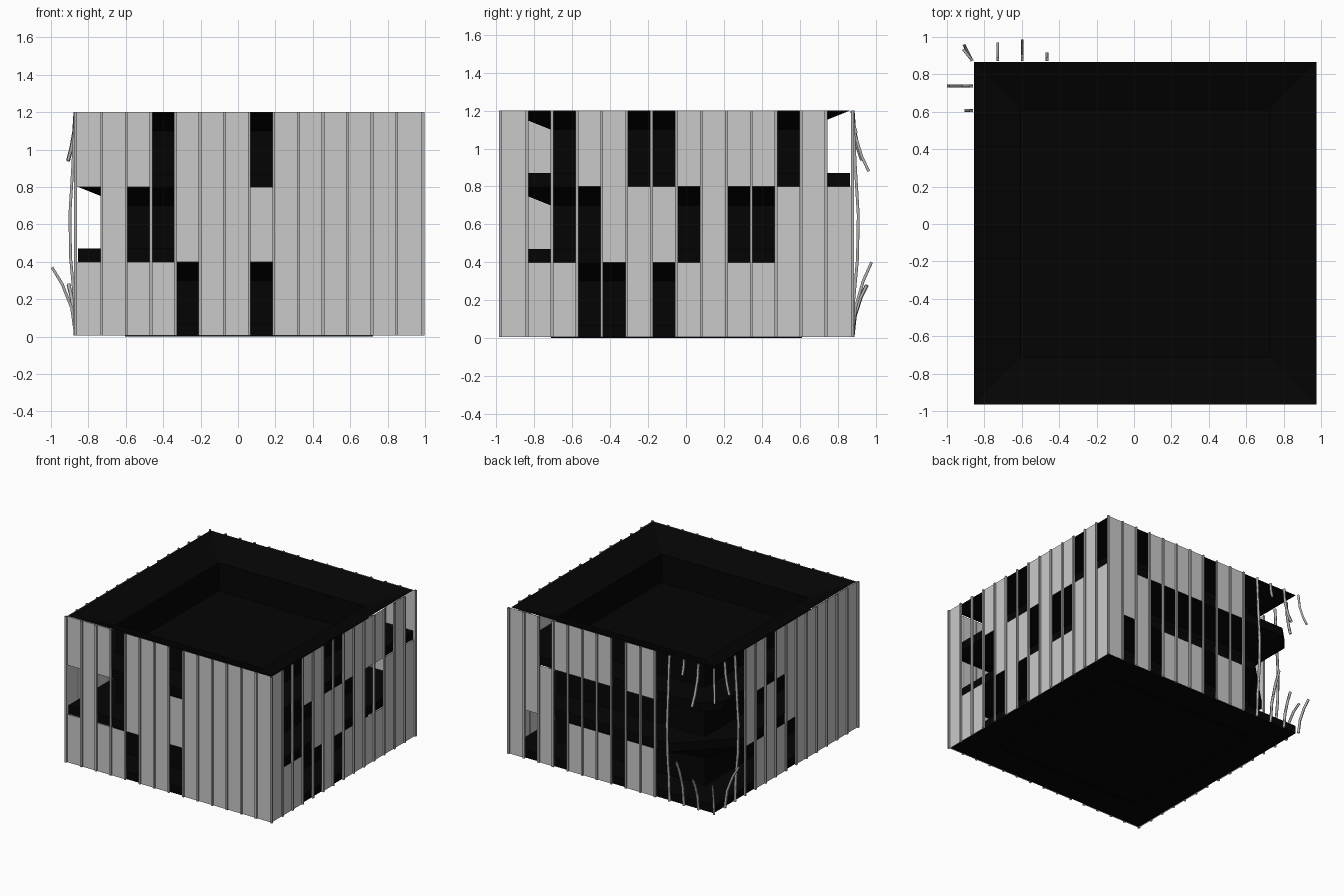
import bpy
import bmesh
from math import pi
from mathutils import Matrix, Vector

old = bpy.data.objects.get("Cube")
if old:
    bpy.data.objects.remove(old, do_unlink=True)

CENTRE = Matrix.Translation((0.06, -0.05, 0))
HALF, CORE = 0.92, 0.663      # half widths of the panel grid and the core
EDGE, SKIN, BAR = 0.915, 0.924, 0.929   # slab edges, panels and mullions
BASE, TOP = 0.007, 1.2
COLS, STOREY = 14, 0.4
STEP = 2 * HALF / COLS


def material(name, value):
    mat = bpy.data.materials.new(name)
    mat.use_nodes = True
    colour = (value, value, value, 1)
    mat.diffuse_color = colour
    bsdf = mat.node_tree.nodes["Principled BSDF"]
    bsdf.inputs["Base Color"].default_value = colour
    bsdf.inputs["Roughness"].default_value = 0.8
    return mat


PANEL = material("light grey panel", 0.59)
METAL = material("grey metal", 0.45)
BLACK = material("charred black", 0.0012)


def add_object(name, bm, mat):
    bmesh.ops.recalc_face_normals(bm, faces=bm.faces[:])
    mesh = bpy.data.meshes.new(name)
    bm.to_mesh(mesh)
    bm.free()
    mesh.materials.append(mat)
    obj = bpy.data.objects.new(name, mesh)
    obj.matrix_world = CENTRE
    bpy.context.collection.objects.link(obj)
    return obj


def loft(name, rings, floor=False, lid=False):
    """Stack square rings of (half width, height, cut of the broken corner)."""
    bm = bmesh.new()
    loops = []
    for h, z, cut in rings:
        pts = [(-h, -h), (h, -h), (h, h), (cut - h, h), (-h, h - cut)]
        if not cut:
            pts = pts[:4]
        loops.append([bm.verts.new((x, y, z)) for x, y in pts])
    for low, high in zip(loops, loops[1:]):
        n = len(low)
        for i in range(n):
            j = (i + 1) % n
            bm.faces.new((low[i], low[j], high[j], high[i]))
    if floor:
        bm.faces.new(loops[0])
    if lid:
        bm.faces.new(loops[-1])
    return add_object(name, bm, BLACK)


# Hollow core, ground slab and the two slabs with a broken corner
loft("core", [(CORE, 0, 0), (CORE, 1.1, 0)])
loft("ground_slab", [(EDGE, BASE, 0), (EDGE, 0.07, 0)], floor=True, lid=True)
for level, cut in ((1, 0.4), (2, 0.13)):
    z = level * STOREY
    loft(f"floor_slab_{level}", [(CORE, z - 0.1, 0.002), (EDGE, z, cut),
                                 (EDGE, z + 0.07, cut)], lid=True)

# Roof: a sheet sloping down from the rim to the open core
loft("roof_slope", [(CORE, 1.1, 0), (EDGE, TOP, 0)])

# Missing panels by side (counter-clockwise), each bottom, middle, top storey
BROKEN = {10, 11, 12, 13}
MISSING = {
    "front": ({4, 7}, {0, 2, 3}, {3, 7}),
    "right": ({3, 4, 6}, {1, 2, 3, 7, 9, 10}, {1, 2, 5, 6, 11, 13}),
    "back": ({1, 3, 7} | BROKEN, set(range(3, COLS)), {2, 7} | BROKEN),
    "left": ({0, 1, 2, 3, 7}, {0, 1, 2, 4, 6}, {0, 1, 2, 5}),
}
BENT = {"back": {11, 12, 13}, "left": {0, 1, 2}}


def add_panel(bm, x, level, turn):
    low, high = max(BASE, level * STOREY), (level + 1) * STOREY
    spin = Matrix.Rotation(turn * pi / 2, 4, 'Z')
    corners = ((x, low), (x + STEP, low), (x + STEP, high), (x, high))
    bm.faces.new([bm.verts.new(spin @ Vector((px, -SKIN, pz))) for px, pz in corners])


def add_bar(bm, x, turn):
    """Square tube with open ends."""
    mat = (Matrix.Rotation(turn * pi / 2, 4, 'Z')
           @ Matrix.Translation((x, -BAR, (BASE + TOP) / 2))
           @ Matrix.Diagonal((0.015, 0.015, TOP - BASE, 1)))
    made = bmesh.ops.create_cube(bm, size=1, matrix=mat)["verts"]
    faces = {f for v in made for f in v.link_faces}
    ends = [f for f in faces if len({round(v.co.z, 3) for v in f.verts}) == 1]
    bmesh.ops.delete(bm, geom=ends, context='FACES_ONLY')


# Facade panels and straight mullions, with a corner post at column 0
for turn, (side, storeys) in enumerate(MISSING.items()):
    panels, bars = bmesh.new(), bmesh.new()
    for col in range(COLS):
        x = -HALF + col * STEP
        for level, gone in enumerate(storeys):
            if col not in gone:
                add_panel(panels, x, level, turn)
        if col not in BENT.get(side, ()):
            add_bar(bars, x if col else -BAR, turn)
    bmesh.ops.remove_doubles(panels, verts=panels.verts[:], dist=0.001)
    add_object(f"{side}_panels", panels, PANEL)
    add_object(f"{side}_mullions", bars, METAL)


# Bent mullions: each path is a list of (height, outward offset)
def bent_rod(name, foot, outward, path):
    curve = bpy.data.curves.new(name, 'CURVE')
    curve.dimensions = '3D'
    curve.bevel_depth = 0.0106
    curve.bevel_resolution = 0
    spline = curve.splines.new('POLY')
    spline.points.add(len(path) - 1)
    for point, (z, out) in zip(spline.points, path):
        pos = Vector((*foot, z)) + Vector((*outward, 0)) * out
        point.co = (*pos, 1)
        point.tilt = pi / 4
    temp = bpy.data.objects.new(name + "_path", curve)
    bpy.context.collection.objects.link(temp)
    graph = bpy.context.evaluated_depsgraph_get()
    mesh = bpy.data.meshes.new_from_object(temp.evaluated_get(graph))
    bpy.data.objects.remove(temp, do_unlink=True)
    bm = bmesh.new()
    bm.from_mesh(mesh)
    bpy.data.meshes.remove(mesh)
    add_object(name, bm, METAL)


BOWED = [(BASE, 0), (0.2, 0.006), (0.42, 0.026), (0.65, 0.03), (0.9, 0.015), (TOP, 0)]


def stub(start, end, reach):
    """Snapped bar that curls outward towards its free end."""
    return [(start + (end - start) * t, reach * t ** 2) for t in (0, 0.4, 0.75, 1)]


BACK, LEFT = (0, 1), (-1, 0)


def back_foot(col):
    return (HALF - col * STEP, BAR)


def left_foot(col):
    return (-BAR, HALF - col * STEP)


bent_rod("back_bowed_rod", back_foot(11), BACK, BOWED)
bent_rod("left_bowed_rod", left_foot(2), LEFT, BOWED)
bent_rod("back_lower_rod_outer", back_foot(12), BACK, stub(BASE, 0.4, 0.1))
bent_rod("back_upper_stub", back_foot(12), BACK, stub(TOP, 1.08, 0.02))
bent_rod("back_lower_rod_inner", back_foot(13), BACK, stub(BASE, 0.28, 0.075))
bent_rod("back_upper_rod", back_foot(13), BACK, stub(TOP, 0.88, 0.085))
bent_rod("corner_lower_rod", (-BAR, BAR), (-0.5, 1), stub(BASE, 0.28, 0.075))
bent_rod("corner_upper_rod", (-BAR, BAR), (-0.8, 1), stub(TOP, 0.94, 0.05))
bent_rod("left_lower_rod", left_foot(1), LEFT, stub(BASE, 0.37, 0.125))
bent_rod("left_upper_rod", left_foot(1), LEFT, stub(TOP, 0.94, 0.04))
